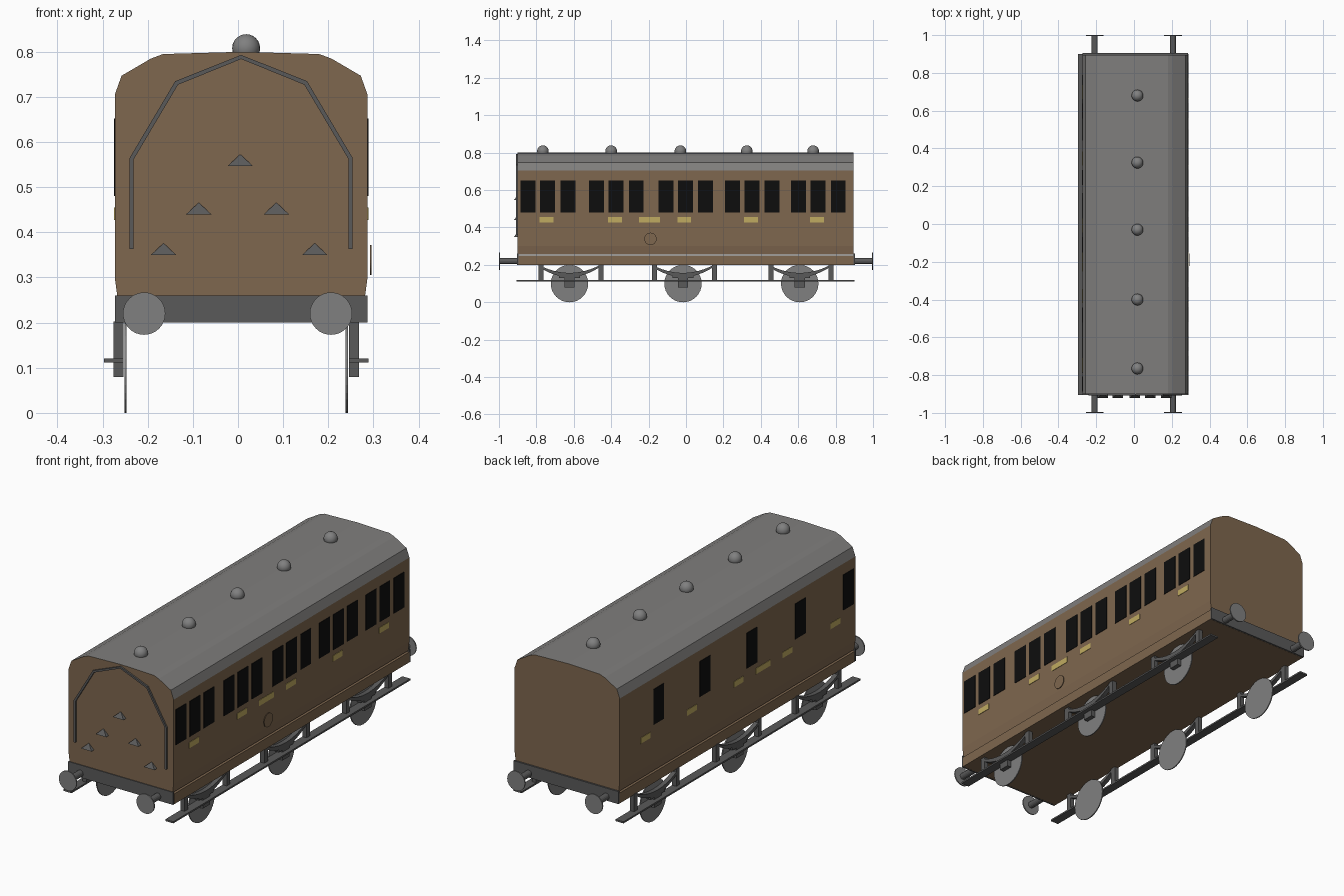
import bpy, bmesh, math
from mathutils import Vector, Matrix

cube = bpy.data.objects.get("Cube")
if cube:
    bpy.data.objects.remove(cube, do_unlink=True)


def material(name, r, g, b):
    m = bpy.data.materials.new(name)
    m.use_nodes = True
    m.diffuse_color = (r, g, b, 1)
    m.node_tree.nodes["Principled BSDF"].inputs["Base Color"].default_value = (r, g, b, 1)
    return m


TAN = material("brown paint", 0.21, 0.135, 0.077)
ROOF = material("roof grey", 0.215, 0.21, 0.205)
DARK = material("dark iron", 0.102, 0.102, 0.102)
STEEL = material("wheel steel", 0.215, 0.215, 0.215)
GLASS = material("window black", 0.004, 0.004, 0.004)
BRASS = material("brass", 0.53, 0.41, 0.12)


def finish(name, bm, *mats):
    bmesh.ops.recalc_face_normals(bm, faces=bm.faces[:])
    me = bpy.data.meshes.new(name)
    bm.to_mesh(me)
    bm.free()
    for m in mats:
        me.materials.append(m)
    ob = bpy.data.objects.new(name, me)
    bpy.context.collection.objects.link(ob)
    return ob


def prism(name, pts, axis, a, b, mat):
    """Extrude a flat outline along x (points are y, z) or y (points are x, z)."""
    bm = bmesh.new()
    place = (lambda p, d: (d, p[0], p[1])) if axis == "x" else (lambda p, d: (p[0], d, p[1]))
    face = bm.faces.new([bm.verts.new(place(p, a)) for p in pts])
    out = bmesh.ops.extrude_face_region(bm, geom=[face])
    move = Vector(place((0, 0), b - a))
    bmesh.ops.translate(bm, vec=move, verts=[v for v in out["geom"] if isinstance(v, bmesh.types.BMVert)])
    return finish(name, bm, mat)


def box(name, x0, x1, y0, y1, z0, z1, mat):
    return prism(name, [(y0, z0), (y1, z0), (y1, z1), (y0, z1)], "x", x0, x1, mat)


def disc(name, centre, radius, depth, axis, mat, sides=32):
    bm = bmesh.new()
    turn = Matrix.Rotation(math.pi / 2, 4, "Y" if axis == "x" else "X")
    bmesh.ops.create_cone(bm, cap_ends=True, segments=sides, radius1=radius, radius2=radius,
                          depth=depth, matrix=Matrix.Translation(centre) @ turn)
    return finish(name, bm, mat)


# Coach body: one section extruded along its length, roof faces picked by direction
MID = 0.007
half = [(0.274, 0.255), (0.28, 0.30), (0.28, 0.705), (0.265, 0.747), (0.2, 0.785), (0.173, 0.795)]
section = [(MID + x, z) for x, z in half] + [(MID, 0.8)] + [(MID - x, z) for x, z in reversed(half)]
body = prism("coach_body", section, "y", -0.9, 0.895, TAN)
body.data.materials.append(ROOF)
for f in body.data.polygons:
    if f.center.z > 0.71 and abs(f.normal.y) < 0.5:
        f.material_index = 1

# Underframe and end beams
box("underframe", MID - 0.28, MID + 0.28, -0.895, 0.895, 0.2, 0.25, TAN)
for name, y in (("front_beam", -0.9), ("back_beam", 0.9)):
    box(name, MID - 0.28, MID + 0.28, y - 0.004, y + 0.004, 0.2, 0.26, DARK)

# Roof vents
for i, y in enumerate((-0.765, -0.4, -0.03, 0.325, 0.68)):
    bm = bmesh.new()
    bmesh.ops.create_uvsphere(bm, u_segments=20, v_segments=12, radius=0.031,
                              matrix=Matrix.Translation((0.018, y, 0.808)))
    for f in bm.faces:
        f.smooth = True
    finish(f"roof_vent_{i}", bm, STEEL)

# Windows and door handles: full groups on the left side, single windows on the right
LEFT, RIGHT = MID + 0.28, MID - 0.28
groups = (-0.74, -0.374, -0.003, 0.353, 0.706)
for i, y in enumerate(groups):
    for j, off in enumerate((-0.105, 0, 0.108)):
        c = y + off
        box(f"left_window_{i}_{j}", LEFT - 0.002, LEFT + 0.002, c - 0.04, c + 0.04, 0.481, 0.652, GLASS)
    c = y - 0.107
    box(f"right_window_{i}", RIGHT - 0.002, RIGHT + 0.002, c - 0.04, c + 0.04, 0.481, 0.652, GLASS)
plates = [(y - 0.006, 0.037) for y in groups] + [(-0.195, 0.056)]
for side, x in (("left", LEFT), ("right", RIGHT)):
    for i, (y, w) in enumerate(plates):
        box(f"{side}_brass_plate_{i}", x - 0.002, x + 0.002, y - w, y + w, 0.427, 0.455, BRASS)
disc("side_roundel", (0.2945, -0.19, 0.339), 0.033, 0.003, "x", TAN)

# Pipe arching over the front end
arch = [(0.247, 0.363), (0.247, 0.565), (0.146, 0.735), (0, 0.793)]
inner = [(0.238, 0.363), (0.238, 0.562), (0.14, 0.727), (0, 0.784)]


def mirrored(line):
    return [(MID - x, z) for x, z in line] + [(MID + x, z) for x, z in reversed(line[:-1])]


prism("front_pipe", mirrored(arch) + mirrored(inner)[::-1], "y", -0.908, -0.898, DARK)

# Climbing steps on the front end
for i, (x, z) in enumerate([(-0.165, 0.35), (-0.087, 0.44), (0.005, 0.547), (0.085, 0.44), (0.17, 0.35)]):
    bm = bmesh.new()
    base = [bm.verts.new((x + sx * 0.028, y, z)) for sx, y in ((-1, -0.899), (1, -0.899), (1, -0.92), (-1, -0.92))]
    peak = bm.verts.new((x, -0.899, z + 0.026))
    bm.faces.new(base)
    for a, b in zip(base, base[1:] + base[:1]):
        bm.faces.new((a, b, peak))
    finish(f"front_step_{i}", bm, DARK)

# Buffers
for end, s in (("front", -1), ("back", 1)):
    for side, x in (("left", 0.206), ("right", -0.208)):
        disc(f"{end}_{side}_buffer_shank", (x, s * 0.945, 0.22), 0.016, 0.1, "y", DARK, 16)
        disc(f"{end}_{side}_buffer_head", (x, s * 0.997, 0.22), 0.047, 0.006, "y", STEEL)

# Running gear: wheels, axle boxes, leaf springs, hangers and footboards
GEAR = -0.004


def span(s, a, b):
    return sorted((GEAR + s * a, GEAR + s * b))


for side, s in (("left", 1), ("right", -1)):
    x0, x1 = span(s, 0.25, 0.272)
    for i, y in enumerate((-0.623, -0.016, 0.608)):
        disc(f"{side}_wheel_{i}", (GEAR + s * 0.245, y, 0.1), 0.1, 0.005, "x", STEEL)
        box(f"{side}_axle_box_{i}", x0, x1, y - 0.027, y + 0.027, 0.08, 0.137, DARK)
        box(f"{side}_spring_clamp_{i}", x0, x1, y - 0.055, y + 0.055, 0.13, 0.145, DARK)
        steps = [k / 6 for k in range(-6, 7)]
        lower = [(y + 0.165 * t, 0.135 + 0.055 * t * t) for t in steps]
        upper = [(y + 0.165 * t, 0.157 + 0.043 * t * t) for t in reversed(steps)]
        prism(f"{side}_leaf_spring_{i}", lower + upper, "x", x0, x1, DARK)
        for j, off in enumerate((-0.153, 0.168)):
            box(f"{side}_hanger_{i}_{j}", x0, x1, y + off - 0.013, y + off + 0.013, 0.118, 0.203, DARK)
    x0, x1 = span(s, 0.25, 0.293)
    box(f"{side}_footboard", x0, x1, -0.905, 0.9, 0.112, 0.12, DARK)
